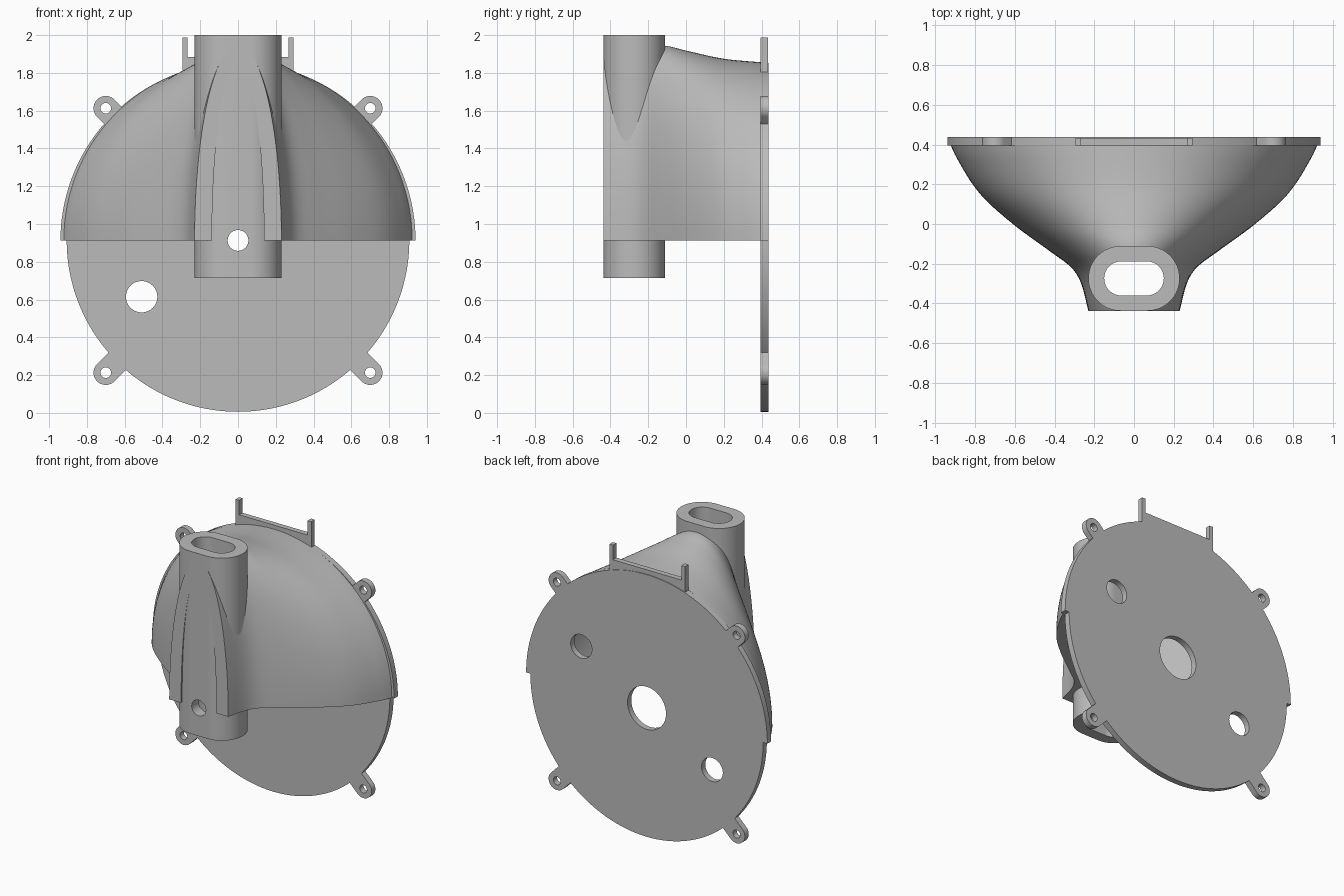
import bpy, bmesh, math
from mathutils import Vector

if "Cube" in bpy.data.objects:
    bpy.data.objects.remove(bpy.data.objects["Cube"])

FRONT, BACK, PLATE_FRONT = -0.437, 0.437, 0.395
AXIS_Z = 0.913

grey = bpy.data.materials.new("plain grey")
grey.use_nodes = True
grey.diffuse_color = (0.5, 0.5, 0.5, 1)
grey.node_tree.nodes["Principled BSDF"].inputs["Base Color"].default_value = (0.5, 0.5, 0.5, 1)


def finish(name, bm):
    bmesh.ops.recalc_face_normals(bm, faces=bm.faces)
    mesh = bpy.data.meshes.new(name)
    bm.to_mesh(mesh)
    bm.free()
    mesh.materials.append(grey)
    ob = bpy.data.objects.new(name, mesh)
    bpy.context.collection.objects.link(ob)
    return ob


def prism(name, outline, start, depth):
    """Extrude a closed outline along the vector depth."""
    bm = bmesh.new()
    face = bm.faces.new([bm.verts.new(Vector(p) + Vector(start)) for p in outline])
    new = bmesh.ops.extrude_face_region(bm, geom=[face])["geom"]
    bmesh.ops.translate(bm, verts=[v for v in new if isinstance(v, bmesh.types.BMVert)], vec=depth)
    return finish(name, bm)


def circle(x, z, r, n=48):
    return [(x + r * math.cos(i * math.tau / n), 0, z + r * math.sin(i * math.tau / n)) for i in range(n)]


def stadium(r, half, n=32):
    """Horizontal slot outline, wider in x."""
    pts = []
    for side in (0, 1):
        for i in range(n + 1):
            a = -math.pi / 2 + math.pi * (side + i / n)
            pts.append(((half if side == 0 else -half) + r * math.cos(a), r * math.sin(a), 0))
    return pts


def cut(ob, cutters):
    for c in cutters:
        c.hide_render = True
        c.hide_set(True)
        m = ob.modifiers.new("cut", 'BOOLEAN')
        m.operation, m.solver, m.object = 'DIFFERENCE', 'EXACT', c
    bpy.context.view_layer.update()
    mesh = bpy.data.meshes.new_from_object(ob.evaluated_get(bpy.context.evaluated_depsgraph_get()))
    ob.modifiers.clear()
    ob.data = mesh


def smooth(ob, angle=30):
    bpy.ops.object.select_all(action='DESELECT')
    ob.select_set(True)
    bpy.context.view_layer.objects.active = ob
    bpy.ops.object.shade_smooth_by_angle(angle=math.radians(angle))


def spline(keys, y):
    """Smooth curve through (y, value) keys."""
    for i in range(len(keys) - 1):
        (y0, a), (y1, b) = keys[i], keys[i + 1]
        if y <= y1 or i == len(keys) - 2:
            def slope(j):
                lo, hi = keys[max(j - 1, 0)], keys[min(j + 1, len(keys) - 1)]
                return (hi[1] - lo[1]) / (hi[0] - lo[0])
            h, t = y1 - y0, (y - y0) / (y1 - y0)
            return ((2*t**3 - 3*t*t + 1) * a + (t**3 - 2*t*t + t) * h * slope(i)
                    + (3*t*t - 2*t**3) * b + (t**3 - t*t) * h * slope(i + 1))


# Back plate: the upper half is slightly larger than the lower half
N = 96
outline = []
for k, radius in enumerate((0.94, 0.907)):
    for i in range(N + 1):
        a = math.pi * (k + i / N)
        outline.append((radius * math.cos(a), 0, AXIS_Z + radius * math.sin(a)))
thick = Vector((0, BACK - PLATE_FRONT, 0))
plate = prism("back_plate", outline, (0, PLATE_FRONT, 0), thick)
holes = [(0, AXIS_Z, 0.15), (-0.51, 0.615, 0.083), (0.51, 1.211, 0.083)]
cut(plate, [prism("plate_hole_cutter", circle(*h), (0, 0.3, 0), (0, 0.3, 0)) for h in holes])
smooth(plate)

# Four mounting ears on the diagonals
for sx, sz, name in ((-1, 1, "upper_right"), (1, 1, "upper_left"), (-1, -1, "lower_right"), (1, -1, "lower_left")):
    a = math.atan2(sz, sx)
    out, across = Vector((math.cos(a), 0, math.sin(a))), Vector((-math.sin(a), 0, math.cos(a)))
    centre = Vector((0.7 * sx, 0, AXIS_Z + 0.7 * sz))
    r = 0.065
    pts = [centre - out * 0.12 - across * r]
    pts += [centre + r * (out * math.cos(t) + across * math.sin(t))
            for t in (math.pi * (i / 24 - 0.5) for i in range(25))]
    pts.append(centre - out * 0.12 + across * r)
    ear = prism(name + "_ear", pts, (0, PLATE_FRONT, 0), thick)
    cut(ear, [prism("ear_hole_cutter", circle(centre.x, centre.z, 0.028, 32), (0, 0.3, 0), (0, 0.3, 0))])
    smooth(ear)

# Top bracket: a bar with two upright prongs
half, inner, top, bar, low = 0.295, 0.267, 1.987, 1.885, 1.79
bracket = [(-half, 0, low), (half, 0, low), (half, 0, top), (inner, 0, top),
           (inner, 0, bar), (-inner, 0, bar), (-inner, 0, top), (-half, 0, top)]
prism("top_bracket", bracket, (0, PLATE_FRONT, 0), thick * 0.9)

# Oval tube, open at both ends, with a cross hole
tube_y = -0.274
tube = prism("oval_tube", stadium(0.163, 0.067), (0, tube_y, 0.715), (0, 0, 1.285))
bore = prism("bore_cutter", stadium(0.086, 0.064), (0, tube_y, 0.5), (0, 0, 1.8))
cross = prism("cross_hole_cutter", circle(0, AXIS_Z, 0.055), (0, -0.6, 0), (0, 0.6, 0))
cut(tube, [bore, cross])
smooth(tube)

# Hollow half-elliptical cowl, open below, lofted from plate to tube
width = [(FRONT, 0.23), (-0.29, 0.27), (-0.215, 0.32), (-0.14, 0.42), (0, 0.61),
         (0.15, 0.774), (0.327, 0.89), (BACK, 0.94)]
height = [(FRONT, 1.035), (-0.11, 1.03), (0, 1.005), (0.2, 0.962), (BACK, 0.94)]
ROWS, COLS, WALL = 40, 64, 0.092
bm = bmesh.new()
rows = []
for j in range(ROWS + 1):
    y = FRONT + (PLATE_FRONT - FRONT) * j / ROWS
    w, h = spline(width, y), spline(height, y)
    loop = []
    for wall, order in ((0, range(COLS + 1)), (WALL, range(COLS, -1, -1))):
        for i in order:
            a = math.pi * i / COLS
            loop.append(bm.verts.new(((w - wall) * math.cos(a), y, AXIS_Z + (h - wall) * math.sin(a))))
    rows.append(loop)
count = len(rows[0])
for lower, upper in zip(rows, rows[1:]):
    for i in range(count):
        k = (i + 1) % count
        bm.faces.new((lower[i], lower[k], upper[k], upper[i]))
for loop in (rows[0], rows[-1]):
    for i in range(COLS):
        bm.faces.new((loop[i], loop[i + 1], loop[count - 2 - i], loop[count - 1 - i]))
cowl = finish("cowl", bm)
cut(cowl, [bore])
smooth(cowl)
